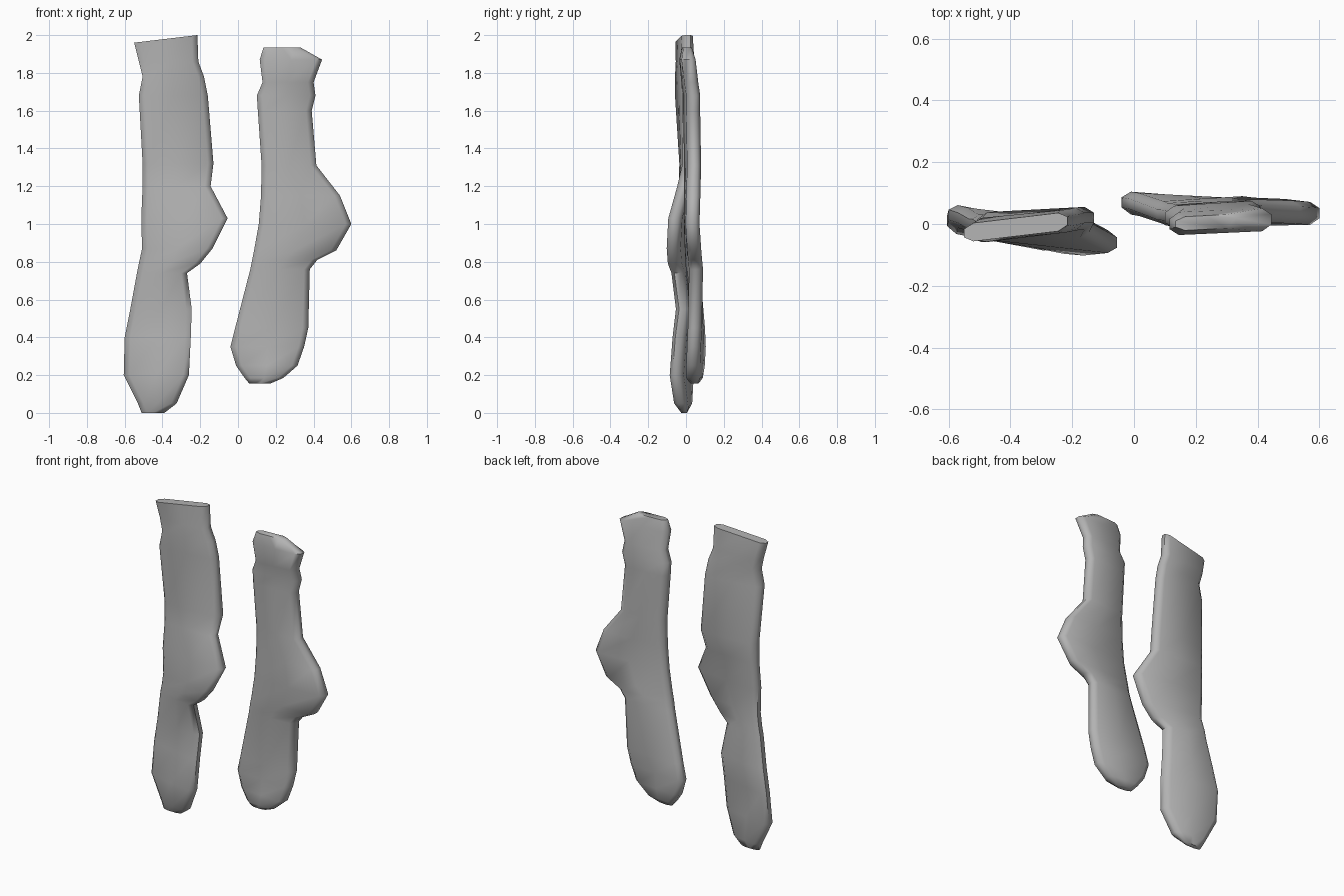
import bpy
import bmesh
from mathutils import Vector
from math import radians

HALF_THICKNESS = 0.037
RIM_WIDTH = 0.03

default_cube = bpy.data.objects.get("Cube")
if default_cube:
    bpy.data.objects.remove(default_cube, do_unlink=True)

# One plain knit colour
knit = bpy.data.materials.new("grey_knit")
knit.use_nodes = True
knit_colour = (0.45, 0.45, 0.45, 1)
knit.diffuse_color = knit_colour
knit.node_tree.nodes["Principled BSDF"].inputs["Base Color"].default_value = knit_colour


def section(row, thickness, tilt):
    """Flat, rounded cross-section between the two side edges of the sock."""
    z, left, right, y_left, y_right = row
    start = Vector((left, y_left, z - tilt))
    end = Vector((right, y_right, z))
    inset = min(0.3, RIM_WIDTH / (right - left))
    half = HALF_THICKNESS * thickness
    front = [(0, 0.45), (inset, 1), (0.5, 1), (1 - inset, 1), (1, 0.45)]
    loop = [(t, -s) for t, s in front] + [(t, s) for t, s in reversed(front)]
    return [start.lerp(end, t) + Vector((0, s * half, 0)) for t, s in loop]


def build_sock(name, rows, toe_thickness, cuff_thickness, cuff_tilt):
    """Loft the cross-sections from toe to cuff and close both ends."""
    bm = bmesh.new()
    rings = []
    last = len(rows) - 1
    for i, row in enumerate(rows):
        thickness = toe_thickness if i == 0 else cuff_thickness if i == last else 1
        tilt = cuff_tilt if i == last else 0
        rings.append([bm.verts.new(p) for p in section(row, thickness, tilt)])
    for lower, upper in zip(rings, rings[1:]):
        count = len(lower)
        for i in range(count):
            j = (i + 1) % count
            bm.faces.new((lower[i], lower[j], upper[j], upper[i]))
    bm.faces.new(rings[0])
    bm.faces.new(rings[-1])
    bmesh.ops.recalc_face_normals(bm, faces=bm.faces)

    mesh = bpy.data.meshes.new(name)
    bm.to_mesh(mesh)
    bm.free()
    mesh.materials.append(knit)
    sock = bpy.data.objects.new(name, mesh)
    bpy.context.collection.objects.link(sock)
    bpy.ops.object.select_all(action="DESELECT")
    sock.select_set(True)
    bpy.context.view_layer.objects.active = sock
    bpy.ops.object.shade_smooth_by_angle(angle=radians(60))


# Rows run from toe to cuff: height, both side edges in x, both side edges in y
right_rows = [
    (0, -.51, -.39, -.01, -.01),
    (.05, -.53, -.325, 0, -.03),
    (.2, -.605, -.26, .01, -.055),
    (.4, -.6, -.25, .03, -.04),
    (.55, -.57, -.245, .02, -.02),
    (.74, -.535, -.27, 0, -.045),
    (.79, -.525, -.2, 0, -.065),
    (.87, -.508, -.135, -.01, -.07),
    (1.03, -.512, -.055, -.01, -.06),
    (1.2, -.505, -.145, 0, -.01),
    (1.32, -.505, -.13, 0, .02),
    (1.68, -.525, -.16, -.025, .02),
    (1.78, -.505, -.18, -.025, .015),
    (1.86, -.525, -.21, -.02, .01),
    (2, -.55, -.215, -.03, .01),
]
left_rows = [
    (.155, .06, .17, .05, .04),
    (.185, .035, .24, .055, .035),
    (.25, -.01, .315, .065, .035),
    (.35, -.04, .35, .07, .04),
    (.45, -.015, .372, .065, .045),
    (.76, .065, .38, .035, .055),
    (.81, .075, .42, .03, .05),
    (.86, .085, .52, .03, .045),
    (1, .11, .6, .025, .035),
    (1.15, .122, .54, .025, .04),
    (1.31, .125, .415, .025, .045),
    (1.6, .105, .39, .02, .04),
    (1.68, .1, .41, .02, .04),
    (1.75, .13, .4, .01, .03),
    (1.87, .115, .445, 0, .015),
    (1.935, .135, .33, 0, .01),
]

build_sock("right_sock", right_rows, 0.4, 0.8, 0.04)
build_sock("left_sock", left_rows, 0.5, 0.6, 0)
